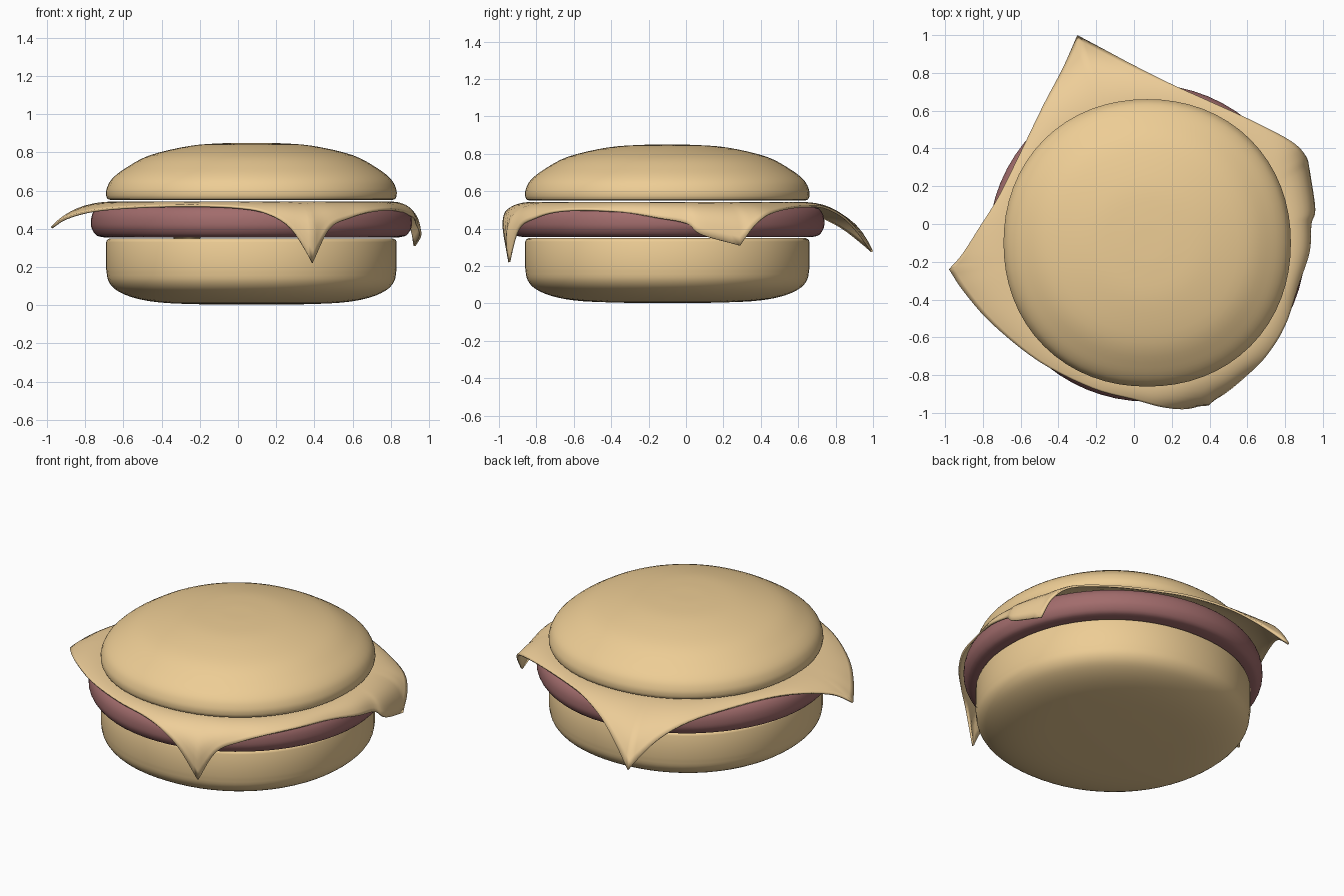
import bpy, bmesh, math
from mathutils import Vector

if "Cube" in bpy.data.objects:
    bpy.data.objects.remove(bpy.data.objects["Cube"])

CX, CY = 0.07, -0.10          # axis of the buns and patty


def material(name, col):
    m = bpy.data.materials.new(name)
    m.diffuse_color = (*col, 1)
    m.use_nodes = True
    m.node_tree.nodes["Principled BSDF"].inputs["Base Color"].default_value = m.diffuse_color
    return m


BREAD = material("bread", (0.85, 0.61, 0.30))
CHEESE = material("cheese", (0.86, 0.62, 0.32))
MEAT = material("meat", (0.36, 0.15, 0.15))


def spline(pts, n):
    """Smooth open curve through the points, with free ends."""
    p = [Vector(q) for q in pts]
    p = [2 * p[0] - p[1]] + p + [2 * p[-1] - p[-2]]
    out = []
    for a, b, c, d in zip(p, p[1:], p[2:], p[3:]):
        for i in range(n):
            t = i / n
            out.append(0.5 * (2 * b + (c - a) * t + (2 * a - 5 * b + 4 * c - d) * t**2
                              + (3 * b - a - 3 * c + d) * t**3))
    return out + [p[-2]]


def finish(bm, name, mat, angle=40):
    me = bpy.data.meshes.new(name)
    bm.to_mesh(me)
    bm.free()
    ob = bpy.data.objects.new(name, me)
    bpy.context.collection.objects.link(ob)
    me.materials.append(mat)
    bpy.ops.object.select_all(action='DESELECT')
    ob.select_set(True)
    bpy.context.view_layer.objects.active = ob
    bpy.ops.object.shade_smooth_by_angle(angle=math.radians(angle))
    return ob


def disc(name, profile, mat, power=2.0, segs=64):
    """Closed round body from an (r, z) profile running bottom to top."""
    bm = bmesh.new()
    rings = []
    for r, z in profile:
        ring = []
        for i in range(segs):
            a = 2 * math.pi * i / segs
            c, s = math.cos(a), math.sin(a)
            k = r / (abs(c)**power + abs(s)**power)**(1 / power)
            ring.append(bm.verts.new((CX + k * c, CY + k * s, z)))
        rings.append(ring)
    for lo, hi in zip(rings, rings[1:]):
        for i in range(segs):
            j = (i + 1) % segs
            bm.faces.new((lo[i], lo[j], hi[j], hi[i]))
    bm.faces.new(rings[0][::-1])
    bm.faces.new(rings[-1])
    return finish(bm, name, mat)


# Bottom bun: rounded underneath, straight wall, flat cut top
disc("bottom_bun", spline([(0.2, 0.003), (0.45, 0.012), (0.6, 0.035), (0.7, 0.075),
                           (0.747, 0.125), (0.76, 0.19)], 4)
     + [Vector(q) for q in ((0.76, 0.33), (0.755, 0.342), (0.74, 0.35))], BREAD, 2.1)

# Meat patty: thick disc with a rounded rim
disc("patty", spline([(0.77, 0.355), (0.81, 0.365), (0.835, 0.40), (0.84, 0.435),
                      (0.833, 0.475), (0.81, 0.508), (0.77, 0.52)], 3), MEAT)

# Top bun: flat cut base and a low dome
disc("top_bun", [Vector((0.735, 0.55))]
     + spline([(0.753, 0.556), (0.76, 0.575), (0.757, 0.61), (0.73, 0.66), (0.66, 0.716),
               (0.53, 0.785), (0.32, 0.834), (0.14, 0.848), (0.02, 0.85)], 4), BREAD, 2.1)

# Cheese slice: outline of the draped square, corner to corner
A, B, C, D = (-.30, 1.0, .28), (-.98, -.24, .41), (.39, -.95, .22), (.93, .29, .31)
sides = [
    [A, (-.38, .82, .42), (-.48, .63, .495), (-.62, .34, .52), (-.72, .14, .525),
     (-.82, -.02, .51), (-.91, -.16, .47), B],
    [B, (-.90, -.36, .46), (-.75, -.53, .50), (-.50, -.73, .52), (-.22, -.87, .525),
     (0, -.93, .515), (.15, -.97, .485), (.28, -.98, .40), C],
    [C, (.48, -.90, .40), (.59, -.81, .46), (.70, -.70, .495), (.80, -.54, .505),
     (.87, -.33, .49), (.93, -.15, .46), (.94, 0, .43), (.96, .08, .37), D],
    [D, (.91, .36, .41), (.83, .44, .48), (.62, .55, .515), (.40, .65, .525),
     (.20, .74, .52), (0, .84, .47), (-.15, .92, .39), A],
]
edge = [p for s in sides for p in spline(s, 5)[:-1]]

bm = bmesh.new()
axis, top = Vector((CX, CY, 0)), 0.542
centre = bm.verts.new((CX, CY, top))
spokes = []
for p in edge:
    flat = Vector((p.x, p.y, 0)) - axis
    out, reach, drop = flat.normalized(), flat.length, top - p.z
    r0 = min(0.74, reach - 0.06)
    row = [bm.verts.new(axis + out * (r0 * t) + Vector((0, 0, top))) for t in (0.4, 0.8, 1)]
    for k in range(1, 9):     # rim hangs down, bulging where it drops steeply
        s = k / 8
        r = r0 + (reach - r0) * s + 0.24 * drop * math.sin(math.pi * s)
        row.append(bm.verts.new(axis + out * r + Vector((0, 0, top - drop * s**1.7))))
    spokes.append(row)
for a, b in zip(spokes, spokes[1:] + spokes[:1]):
    bm.faces.new((centre, a[0], b[0]))
    for i in range(len(a) - 1):
        bm.faces.new((a[i], a[i + 1], b[i + 1], b[i]))
cheese = finish(bm, "cheese_slice", CHEESE, 60)
sol = cheese.modifiers.new("thickness", 'SOLIDIFY')
sol.thickness, sol.offset = 0.012, -1
